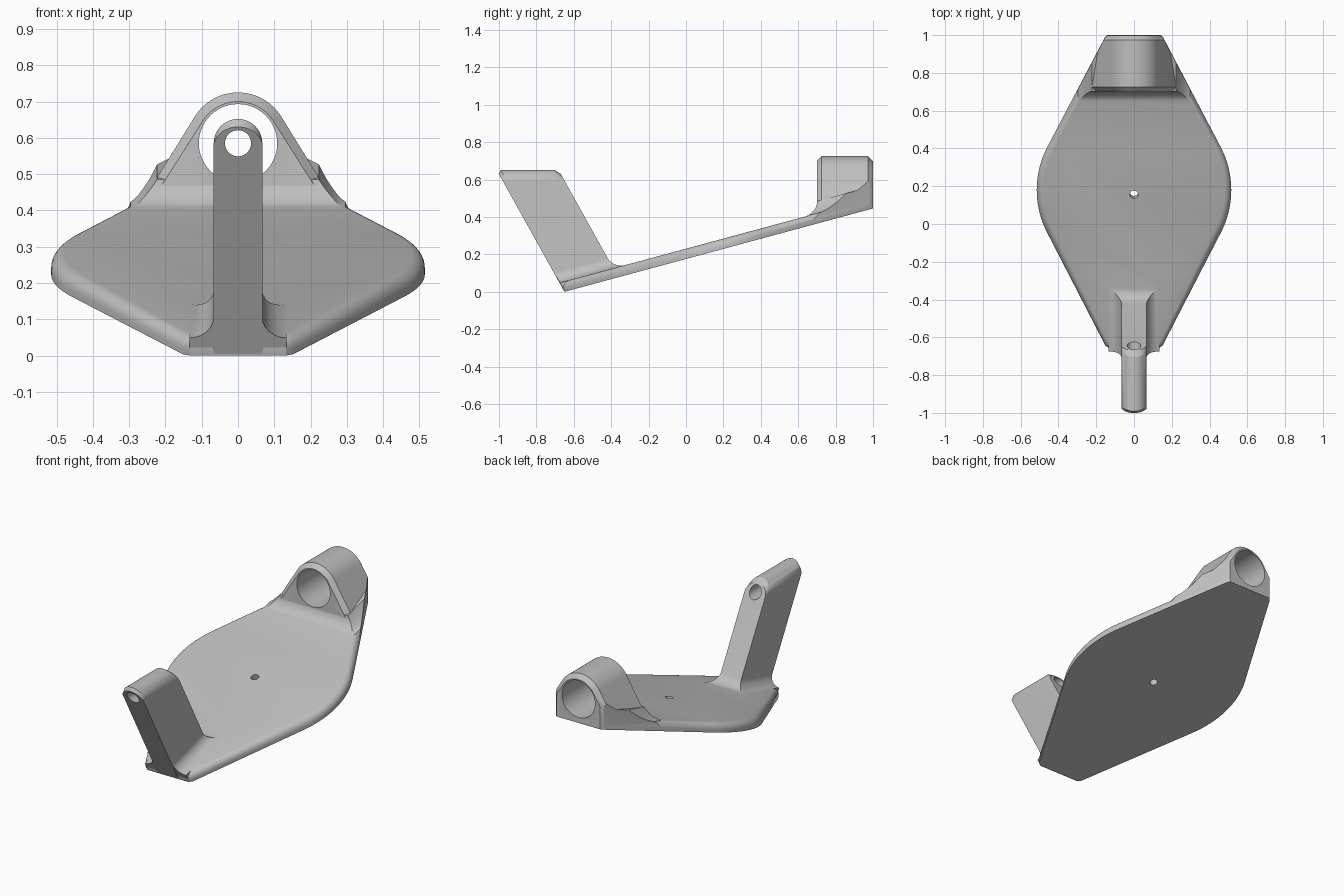
import bpy, bmesh
from math import sin, cos, pi, radians, atan
from mathutils import Matrix

cube = bpy.data.objects.get("Cube")
if cube:
    bpy.data.objects.remove(cube, do_unlink=True)

SLOPE = 0.27       # tilt of the plate
THICK = 0.055      # plate thickness, measured upright
LEAN = 0.556       # backward lean of the arm
FRONT = -0.65
AXIS_Z = 0.585     # shared height of both bores

metal = bpy.data.materials.new("plain grey")
metal.use_nodes = True
grey = (0.52, 0.52, 0.52, 1)
metal.diffuse_color = grey
metal.node_tree.nodes["Principled BSDF"].inputs["Base Color"].default_value = grey


def floor(y):
    return SLOPE * (y - FRONT)


def finish(name, bm):
    bmesh.ops.recalc_face_normals(bm, faces=bm.faces)
    mesh = bpy.data.meshes.new(name)
    bm.to_mesh(mesh)
    bm.free()
    mesh.materials.append(metal)
    obj = bpy.data.objects.new(name, mesh)
    bpy.context.collection.objects.link(obj)
    return obj


def loft(name, rings):
    """Skin a row of closed rings and cap both ends."""
    bm = bmesh.new()
    loops = [[bm.verts.new(p) for p in ring] for ring in rings]
    n = len(loops[0])
    for a, b in zip(loops, loops[1:]):
        for i in range(n):
            j = (i + 1) % n
            bm.faces.new((a[i], a[j], b[j], b[i]))
    bm.faces.new(loops[0])
    bm.faces.new(loops[-1])
    return finish(name, bm)


def rod(name, radius, length, centre, turn):
    bm = bmesh.new()
    bmesh.ops.create_cone(bm, cap_ends=True, segments=48, radius1=radius,
                          radius2=radius, depth=length,
                          matrix=Matrix.Translation(centre) @ Matrix.Rotation(turn, 4, 'X'))
    return finish(name, bm)


def combine(obj, tool, operation):
    """Apply a boolean and discard the tool."""
    tool.hide_render = True
    mod = obj.modifiers.new(operation, 'BOOLEAN')
    mod.operation = operation
    mod.solver = 'EXACT'
    mod.object = tool
    bpy.context.view_layer.objects.active = obj
    bpy.ops.object.modifier_apply(modifier=mod.name)
    bpy.data.objects.remove(tool, do_unlink=True)


def quarter(r, steps=6):
    """Offset and height pairs of a concave fillet, wide at the foot."""
    angles = [pi / 2 * i / steps for i in range(steps + 1)]
    return [(r, -0.03)] + [(r * (1 - sin(a)), r * (1 - cos(a))) for a in angles]


def rounded_ends(depth, r, steps=4):
    """Depth and inset pairs of a bar with rounded end edges."""
    angles = [pi / 2 * i / steps for i in range(steps + 1)]
    head = [(r * (1 - sin(a)), r * (1 - cos(a))) for a in angles]
    start = [(t, r - s) for t, s in zip([h[0] for h in head][::-1], [h[1] for h in head])]
    return start + [(depth - t, s) for t, s in start[::-1]]


# Plate outline: straight tapers joined by a large arc, mirrored in x
half = [(0.132, FRONT), (0.152, -0.637)]
for i in range(17):
    a = radians(27.3) * (i / 8 - 1)
    half.append((0.025 + 0.49 * cos(a), 0.18 + 0.49 * sin(a)))
half += [(0.156, 0.985), (0.142, 1.0)]
outline = half + [(-x, y) for x, y in reversed(half)]


def plate_ring(o, h):
    ring = []
    for x, y in outline:
        y = 0.18 + (y - 0.18) * (1 - o / 0.8)
        if y < -0.55:
            y -= 0.3 * h
        ring.append((x * (1 - o / 0.515), y, floor(y) + h))
    return ring


edge = 0.038
rings = [plate_ring(0, 0)]
for i in range(7):
    a = pi / 2 * i / 6
    rings.append(plate_ring(edge * (1 - cos(a)), THICK - edge * (1 - sin(a))))
body = loft("bracket_body", rings)


# Rear lug: round top with tangent flanks, clipped to the plate outline
def flank(z):
    return 0.119 + (0.659 - z) * 0.619


def lug_ring(t, inset):
    y = 0.7 + t
    low = floor(y) + 0.006
    pts = [(flank(low) - inset, y, low)]
    for i in range(33):
        a = radians(32 + 116 * i / 32)
        r = 0.14 - inset
        pts.append((r * cos(a), y, AXIS_Z + r * sin(a)))
    return pts + [(-pts[0][0], y, low)]


lug = loft("rear_lug", [lug_ring(t, s) for t, s in rounded_ends(0.299, 0.025)])


def lug_foot_ring(o, h):
    ring = []
    for y, side in ((0.702 - o, -1), (0.702 - o, 1), (0.985, 1), (0.985, -1)):
        z = floor(y) + THICK + h
        ring.append((side * (flank(floor(0.7) + THICK + h) + 0.5 * o - 0.004), y, z))
    return ring


combine(lug, loft("lug_foot", [lug_foot_ring(o, h) for o, h in quarter(0.065)]), 'UNION')
clip = loft("lug_clip", [[(x * 0.996, 0.18 + (y - 0.18) * 0.999, z) for x, y in outline]
                         for z in (0.1, 1.0)])
combine(lug, clip, 'INTERSECT')
combine(body, lug, 'UNION')


# Leaning front arm with a half-round top
def lean_point(x, t, lift):
    """Point on the leaning line at depth t, lift above the plate underside."""
    z = (SLOPE * t + lift) / (1 + SLOPE * LEAN)
    return (x, FRONT - LEAN * z + t, z)


def arm_ring(t, inset):
    width = 0.067
    pts = [lean_point(width, t, 0.006)]
    for i in range(25):
        a = pi * i / 24
        r = width - inset * sin(a)
        z = AXIS_Z + r * sin(a)
        pts.append((r * cos(a), FRONT - LEAN * z + t, z))
    return pts + [lean_point(-width, t, 0.006)]


arm = loft("front_arm", [arm_ring(t, s) for t, s in rounded_ends(0.331, 0.022)])


def arm_foot_ring(o, h):
    x = 0.066 + o
    lift = THICK + h
    return [lean_point(-x, 0.003, lift), lean_point(x, 0.003, lift),
            lean_point(x, 0.33 + o, lift), lean_point(-x, 0.33 + o, lift)]


combine(arm, loft("arm_foot", [arm_foot_ring(o, h) for o, h in quarter(0.068)]), 'UNION')
combine(body, arm, 'UNION')

# Bores through the lug and arm, and the small hole in the plate
combine(body, rod("lug_bore", 0.108, 0.6, (0, 0.9, AXIS_Z), pi / 2), 'DIFFERENCE')
combine(body, rod("arm_bore", 0.036, 0.8, (0, -0.85, AXIS_Z), pi / 2), 'DIFFERENCE')
combine(body, rod("plate_hole", 0.022, 0.3, (0, 0.17, floor(0.17)), atan(SLOPE)), 'DIFFERENCE')

# Smooth curved surfaces, keep real edges sharp
bpy.ops.object.select_all(action='DESELECT')
body.select_set(True)
bpy.context.view_layer.objects.active = body
bpy.ops.object.shade_smooth_by_angle(angle=radians(30))
